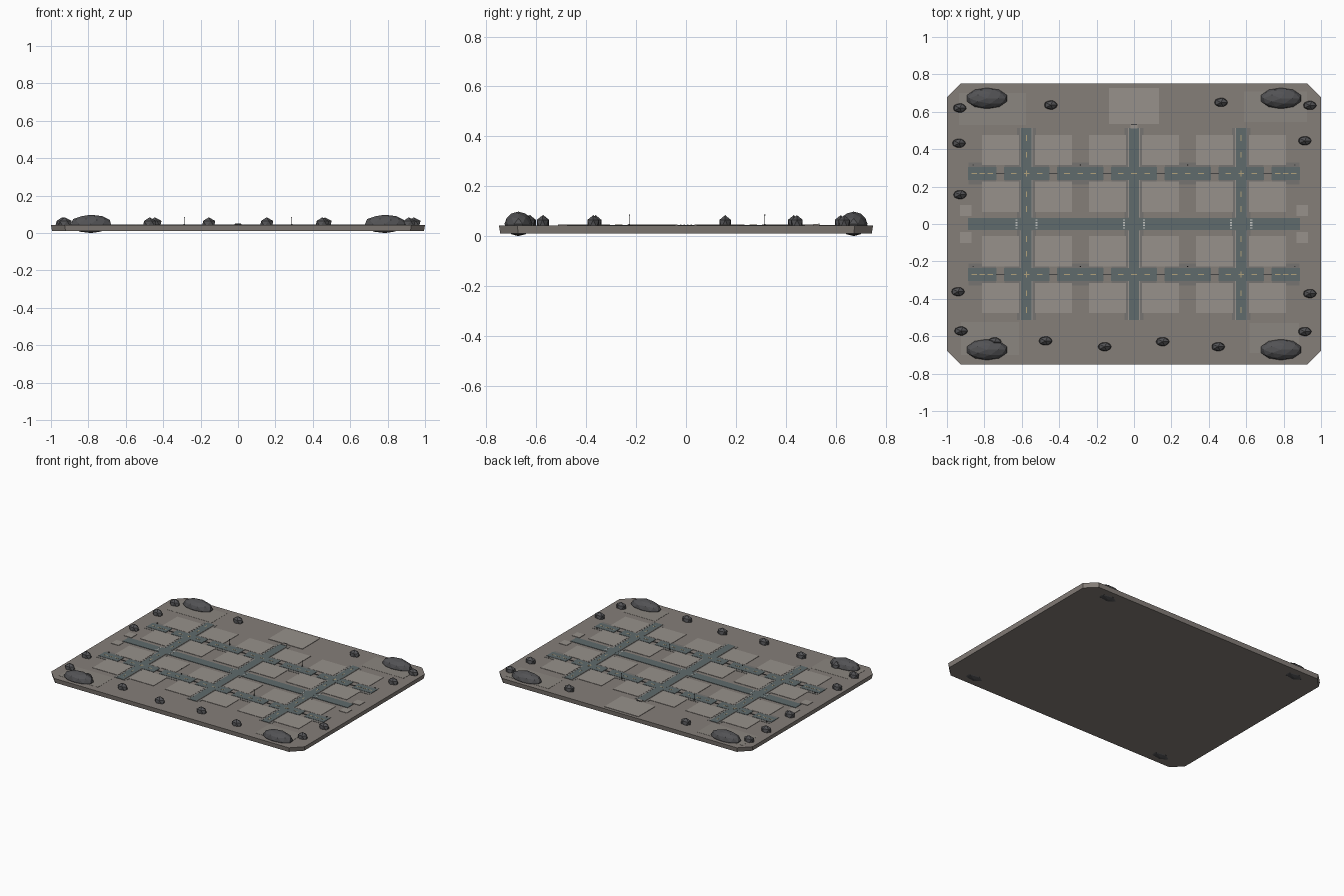
import bpy, bmesh, math
from mathutils import Matrix

if "Cube" in bpy.data.objects:
    bpy.data.objects.remove(bpy.data.objects["Cube"])

def mat(name, r, g, b):
    m = bpy.data.materials.new(name)
    m.diffuse_color = (r, g, b, 1)
    m.use_nodes = True
    m.node_tree.nodes["Principled BSDF"].inputs["Base Color"].default_value = m.diffuse_color
    return m

GROUND = mat("ground", .235, .21, .19)
PAD = mat("pad", .31, .285, .26)
PATCH = mat("patch", .26, .24, .215)
WALK = mat("walk", .18, .175, .165)
ROAD = mat("road", .115, .145, .15)
ROCK = mat("rock", .085, .085, .09)
DARK = mat("dark_metal", .06, .06, .06)
TAN = mat("dash_paint", .45, .36, .2)
WHITE = mat("white_paint", .6, .6, .57)

def finish(name, bm, m):
    me = bpy.data.meshes.new(name)
    bm.to_mesh(me)
    bm.free()
    ob = bpy.data.objects.new(name, me)
    bpy.context.collection.objects.link(ob)
    me.materials.append(m)
    return ob

def boxes(name, m, z0, z1, rects):
    """One object of flat boxes, each given as (cx, cy, width, depth)."""
    bm = bmesh.new()
    for cx, cy, w, d in rects:
        bmesh.ops.create_cube(bm, size=1, matrix=Matrix.Translation((cx, cy, (z0 + z1) / 2))
                              @ Matrix.Diagonal((w, d, z1 - z0, 1)))
    return finish(name, bm, m)

TOP = .042

# Ground slab with cut corners, slightly narrower underneath
bm = bmesh.new()
c = .073
outline = [(1 - c, -.75), (1, -.75 + c), (1, .75 - c), (1 - c, .75),
           (-1 + c, .75), (-1, .75 - c), (-1, -.75 + c), (-1 + c, -.75)]
low = [bm.verts.new((x * .994, y * .993, .01)) for x, y in outline]
high = [bm.verts.new((x, y, TOP)) for x, y in outline]
bm.faces.new(high)
bm.faces.new(low[::-1])
for i in range(8):
    j = (i + 1) % 8
    bm.faces.new((low[i], low[j], high[j], high[i]))
finish("ground_slab", bm, GROUND)

# Corner ground patches
boxes("corner_patches", PATCH, TOP - .002, TOP + .001,
      [(-.757, .615, .358, .17), (.757, .627, .337, .165),
       (-.77, -.612, .31, .176), (.75, -.61, .267, .16)])

# Sidewalks: beside the avenues and broken along the side streets
AVENUES = (-.575, 0, .573)
STREETS = (-.27, .27)
GAPS = [-.715, -.431, -.144, .144, .431, .715]
edges = [-.907] + GAPS + [.907]
segments = [((a + b) / 2, b - a - .04) for a, b in zip(edges, edges[1:])]
boxes("avenue_sidewalks", WALK, TOP - .002, TOP + .0012,
      [(x, 0, .1, 1.026) for x in AVENUES])
boxes("street_sidewalks", WALK, TOP - .002, TOP + .0016,
      [(x, y, w * .98, .115) for y in STREETS for x, w in segments])

# Building lots, plaza and small side pads
boxes("building_lots", PAD, TOP - .002, TOP + .0024,
      [(x, y, .198, .162) for x in (-.714, -.431, -.142, .142, .431, .714)
       for y in (-.396, -.145, .145, .396)])
boxes("plaza", PAD, TOP - .002, TOP + .003, [(0, .631, .268, .194)])
boxes("side_pads", PAD, TOP - .002, TOP + .003,
      [(s * .9, t * .072, .06, .06) for s in (-1, 1) for t in (-1, 1)])

# Roads
boxes("main_road", ROAD, TOP - .002, TOP + .0030, [(0, 0, 1.774, .066)])
boxes("avenues", ROAD, TOP - .002, TOP + .0034, [(x, 0, .056, 1.026) for x in AVENUES])
boxes("side_streets", ROAD, TOP - .002, TOP + .0032,
      [(x, y, w, .07) for y in STREETS for x, w in segments])
boxes("street_joints", DARK, TOP - .002, TOP + .0034,
      [(x, y, .045, .007) for x in GAPS for y in STREETS])

# Curbs along the avenues, interrupted at crossings
boxes("avenue_curbs", PAD, TOP - .002, TOP + .004,
      [(x + s * .03, t * y, .004, d) for x in AVENUES for s in (-1, 1)
       for t in (-1, 1) for y, d in ((.134, .2), (.409, .208))])

# Painted dashes and crosswalk stripes
dashes = [(x, t * y, .005, .03) for x in (-.575, .573) for t in (-1, 1)
          for y in (.08, .16, .27, .37, .46)]
dashes += [(x + k * w / 3.5, y, .03, .005) for y in STREETS for x, w in segments
           for k in (-1, 0, 1)]
boxes("lane_dashes", TAN, TOP, TOP + .0040, dashes)
boxes("crosswalk_stripes", WHITE, TOP, TOP + .0040,
      [(x + s * .054, y, .011, .006) for x in AVENUES for s in (-1, 1)
       for y in (-.021, -.007, .007, .021)])

# Gate at the plaza entrance
boxes("plaza_gate", PAD, TOP - .002, TOP + .006, [(0, .522, .036, .022)])
boxes("plaza_gate_bar", DARK, TOP, TOP + .008, [(0, .533, .03, .005)])

# Street lamps
lamps = [(x, y) for x in (-.287, .287) for y in (-.227, .316)]
boxes("lamp_poles", DARK, TOP, .085, [(x, y, .002, .002) for x, y in lamps])
boxes("lamp_heads", DARK, .083, .086, [(x, y, .006, .005) for x, y in lamps])
boxes("lamp_feet", DARK, TOP, .049,
      [(x, y, .007, .006) for x, y in lamps + [(s * .86, t) for s in (-1, 1) for t in (-.227, .316)]])

def rocks(name, detail, spots, size, z):
    bm = bmesh.new()
    for x, y in spots:
        bmesh.ops.create_icosphere(bm, subdivisions=detail, radius=1,
                                   matrix=Matrix.Translation((x, y, z)) @ Matrix.Diagonal((*size, 1)))
    return finish(name, bm, ROCK)

# Large corner boulders and small rim rocks
rocks("corner_boulders", 2, [(s * .786, t * .672) for s in (-1, 1) for t in (-1, 1)],
      (.112, .056, .049), .049)
rocks("rim_rocks", 1,
      [(-.932, .62), (-.936, .432), (-.93, .157), (-.941, -.362), (-.925, -.572),
       (-.445, .636), (.465, .65), (.94, .634), (.913, .445), (.94, -.372), (.913, -.575),
       (-.473, -.625), (-.157, -.656), (.153, -.629), (.45, -.656), (-.745, -.63)],
      (.04, .027, .034), .05)
